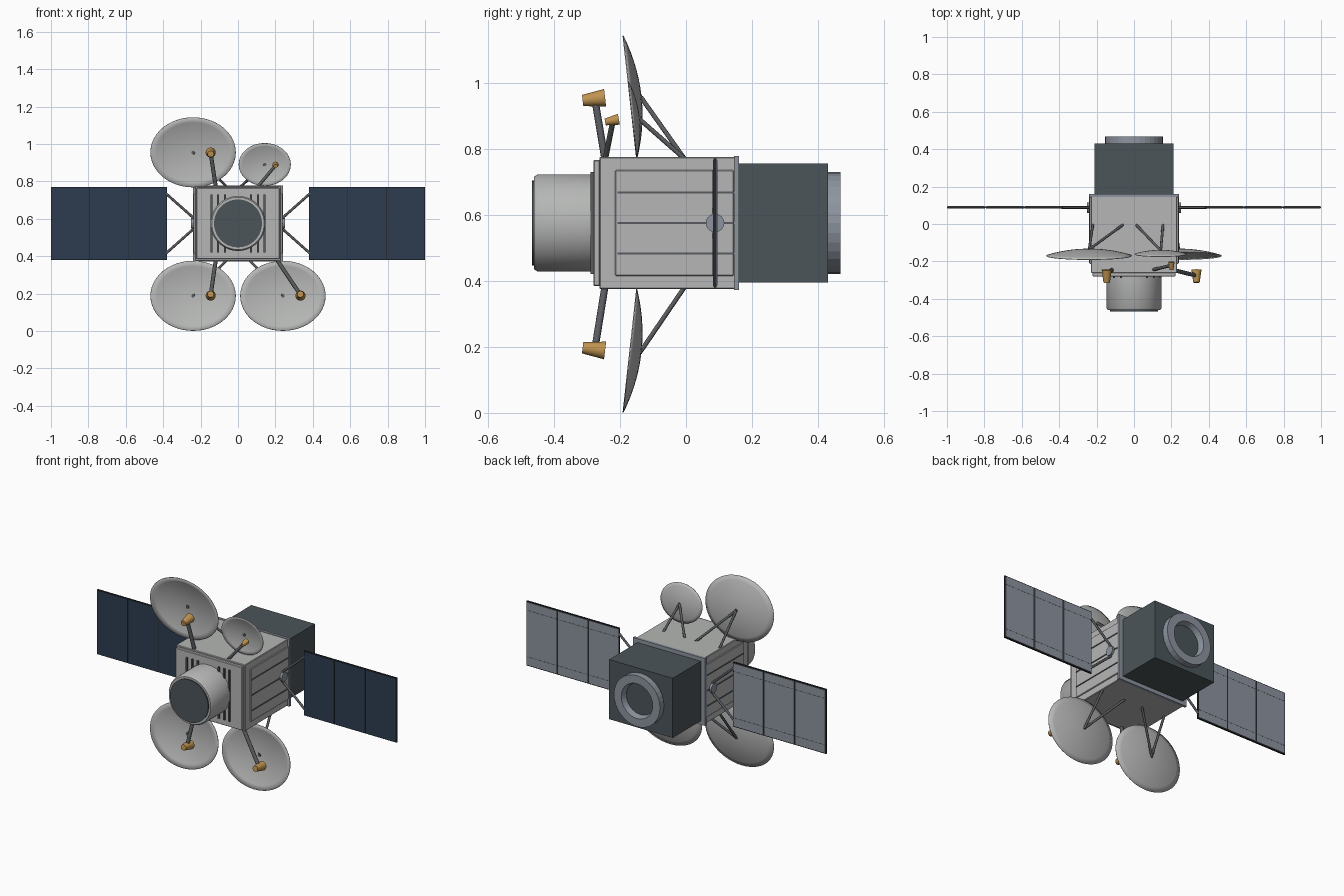
import bpy, bmesh, math
from mathutils import Vector, Matrix

if "Cube" in bpy.data.objects:
    bpy.data.objects.remove(bpy.data.objects["Cube"], do_unlink=True)

MID = 0.575  # height of the main axis


def material(name, rgb):
    m = bpy.data.materials.new(name)
    m.use_nodes = True
    m.diffuse_color = (*rgb, 1)
    m.node_tree.nodes["Principled BSDF"].inputs["Base Color"].default_value = (*rgb, 1)
    return m


GREY = material("light_grey", (0.46, 0.47, 0.46))
STEEL = material("blue_grey", (0.27, 0.30, 0.35))
SLATE = material("dark_slate", (0.07, 0.09, 0.1))
NAVY = material("navy_cells", (0.026, 0.045, 0.08))
STRUT = material("strut_grey", (0.1, 0.105, 0.115))
BLACK = material("near_black", (0.02, 0.022, 0.025))
GOLD = material("gold", (0.52, 0.29, 0.08))


def finish(name, bm, mat, smooth=False):
    bmesh.ops.recalc_face_normals(bm, faces=bm.faces)
    me = bpy.data.meshes.new(name)
    bm.to_mesh(me)
    bm.free()
    me.materials.append(mat)
    ob = bpy.data.objects.new(name, me)
    bpy.context.collection.objects.link(ob)
    if smooth:
        bpy.ops.object.select_all(action="DESELECT")
        ob.select_set(True)
        bpy.context.view_layer.objects.active = ob
        bpy.ops.object.shade_smooth_by_angle(angle=math.radians(35))
    return ob


def box(name, x, y, z, mat, bevel=0):
    """Box from (low, high) ranges on each axis."""
    bm = bmesh.new()
    bmesh.ops.create_cube(bm, size=1)
    for v in bm.verts:
        v.co = [r[0] + (c + 0.5) * (r[1] - r[0]) for c, r in zip(v.co, (x, y, z))]
    if bevel:
        bmesh.ops.bevel(bm, geom=bm.edges[:], offset=bevel, segments=1, affect="EDGES")
    return finish(name, bm, mat)


def rod(name, a, b, r1, mat, r2=None, sides=12):
    """Cylinder or cone from point a to point b."""
    a, b = Vector(a), Vector(b)
    d = b - a
    bm = bmesh.new()
    turn = Matrix.Translation((a + b) / 2) @ d.to_track_quat("Z", "Y").to_matrix().to_4x4()
    bmesh.ops.create_cone(bm, cap_ends=True, segments=sides, radius1=r1,
                          radius2=r1 if r2 is None else r2, depth=d.length, matrix=turn)
    return finish(name, bm, mat, True)


def lathe(name, profile, mat, sides=48, smooth=True):
    """Turn (radius, y) points about the main axis."""
    bm = bmesh.new()
    vs = [bm.verts.new((r, y, MID)) for r, y in profile]
    es = [bm.edges.new(p) for p in zip(vs, vs[1:])]
    bmesh.ops.spin(bm, geom=vs + es, cent=(0, 0, MID), axis=(0, 1, 0),
                   angle=math.tau, steps=sides)
    bmesh.ops.remove_doubles(bm, verts=bm.verts, dist=1e-5)
    return finish(name, bm, mat, smooth)


# Main body
box("body", (-0.23, 0.23), (-0.262, 0.15), (0.375, 0.775), GREY, 0.003)
box("front_plate", (-0.222, 0.222), (-0.28, -0.26), (0.384, 0.766), GREY, 0.003)
box("rear_flange", (-0.241, 0.241), (0.145, 0.161), (0.372, 0.778), STEEL)
box("rear_box", (-0.212, 0.212), (0.16, 0.43), (0.395, 0.755), SLATE)

# Nose barrel with dark lens, and rear nozzle ring
lathe("nose_barrel", [(0.147, -0.275), (0.147, -0.45), (0.14, -0.46), (0, -0.46)], GREY)
lathe("nose_lens", [(0.128, -0.458), (0.128, -0.467), (0, -0.467)], SLATE)
lathe("rear_ring", [(0.154, 0.425), (0.154, 0.468), (0.105, 0.468), (0.095, 0.432)],
      STEEL, 32, False)
lathe("rear_ring_floor", [(0.1, 0.433), (0, 0.433)], SLATE, 32)

# Vent slats on the front plate
for s in (-1, 1):
    for x in (0.07, 0.106, 0.142):
        box("vent_slat", (s * x - 0.005, s * x + 0.005), (-0.289, -0.278), (0.42, 0.73), STRUT)

for s in (-1, 1):
    def sx(a, b):
        return tuple(sorted((s * a, s * b)))

    # Raised side panel with ribs and wing hub
    box("side_panel", sx(0.228, 0.237), (-0.215, 0.145), (0.415, 0.735), GREY, 0.003)
    for dz in (-0.093, 0, 0.093):
        box("side_rib", sx(0.235, 0.241), (-0.208, 0.145),
            (MID + dz - 0.003, MID + dz + 0.003), STRUT)
    rod("wing_hub", (s * 0.23, 0.088, MID), (s * 0.25, 0.088, MID), 0.028, STEEL, sides=24)

    # Solar wing: dark frame, cells in front, plates behind
    box("wing_frame", sx(0.38, 1.0), (0.085, 0.093), (0.38, 0.77), BLACK)
    for i in range(3):
        x0 = 0.38 + i * 0.2067
        cell = sx(x0 + 0.002, x0 + 0.2047)
        box("solar_cells", cell, (0.082, 0.086), (0.383, 0.767), NAVY)
        back = sx(x0 + 0.005, x0 + 0.2017)
        box("wing_back_plate", back, (0.092, 0.096), (0.386, 0.764), STEEL)
        for z in (0.435, 0.715):
            box("wing_back_seam", back, (0.095, 0.0965), (z - 0.0015, z + 0.0015), STRUT)
    for t in (-1, 1):
        rod("wing_strut", (s * 0.225, 0.088, MID + t * 0.018),
            (s * 0.385, 0.088, MID + t * 0.16), 0.007, STRUT)


def dish(x, z, rx, rz, depth, y, up):
    """Shallow elliptical bowl facing forward, its outer edge leaning to the front."""
    bm = bmesh.new()
    rings, n = 7, 48
    tip = bm.verts.new((0, depth, 0))
    last = None
    for k in range(1, rings + 1):
        r = k / rings
        ring = [bm.verts.new((rx * r * math.cos(a), depth * (1 - r * r), rz * r * math.sin(a)))
                for a in (math.tau * i / n for i in range(n))]
        for i in range(n):
            j = (i + 1) % n
            if last:
                bm.faces.new((last[i], last[j], ring[j], ring[i]))
            else:
                bm.faces.new((tip, ring[j], ring[i]))
        last = ring
    lean = Matrix.Rotation(math.radians(6.3) * up, 4, "X")
    bmesh.ops.transform(bm, matrix=Matrix.Translation((x, y, z)) @ lean, verts=bm.verts)
    ob = finish("dish", bm, GREY, True)
    mod = ob.modifiers.new("thickness", "SOLIDIFY")
    mod.thickness = 0.003
    mod.offset = 0
    rod("dish_centre", (x, y + depth - 0.007, z), (x, y + depth + 0.003, z), 0.009, STRUT)


def antenna(x, up, k, rise, arm_x, feet):
    """Dish, feed horn on its arm, and two back braces; k scales the size."""
    edge = MID + up * 0.2
    z = edge + up * rise
    y = -0.15 - 0.02 * k
    depth = 0.034 * k
    dish(x, z, 0.228 * k, 0.188 * k, depth, y, up)
    fx, fz = x + 0.094 * k, z - up * 0.005
    fy = -0.279 if k == 1 else -0.224
    rod("feed_arm", (arm_x, -0.245, edge - up * 0.01), (fx, fy + 0.003, fz),
        0.005 + 0.006 * k, STRUT)
    rod("feed_horn", (fx, fy - 0.034 * k, fz - up * 0.004),
        (fx, fy + 0.034 * k, fz + up * 0.004), 0.017 * k, GOLD, 0.027 * k, 24)
    for foot in feet:
        rod("dish_brace", (foot, -0.005, edge - up * 0.005), (x, y + depth, z), 0.007, STRUT)


antenna(-0.24, 1, 1, 0.18, -0.118, (-0.22, -0.06))
antenna(-0.24, -1, 1, 0.187, -0.118, (-0.22, -0.06))
antenna(0.24, -1, 1, 0.187, 0.205, (0.22, 0.06))
antenna(0.143, 1, 0.61, 0.115, 0.1, (0.155, 0.012))
